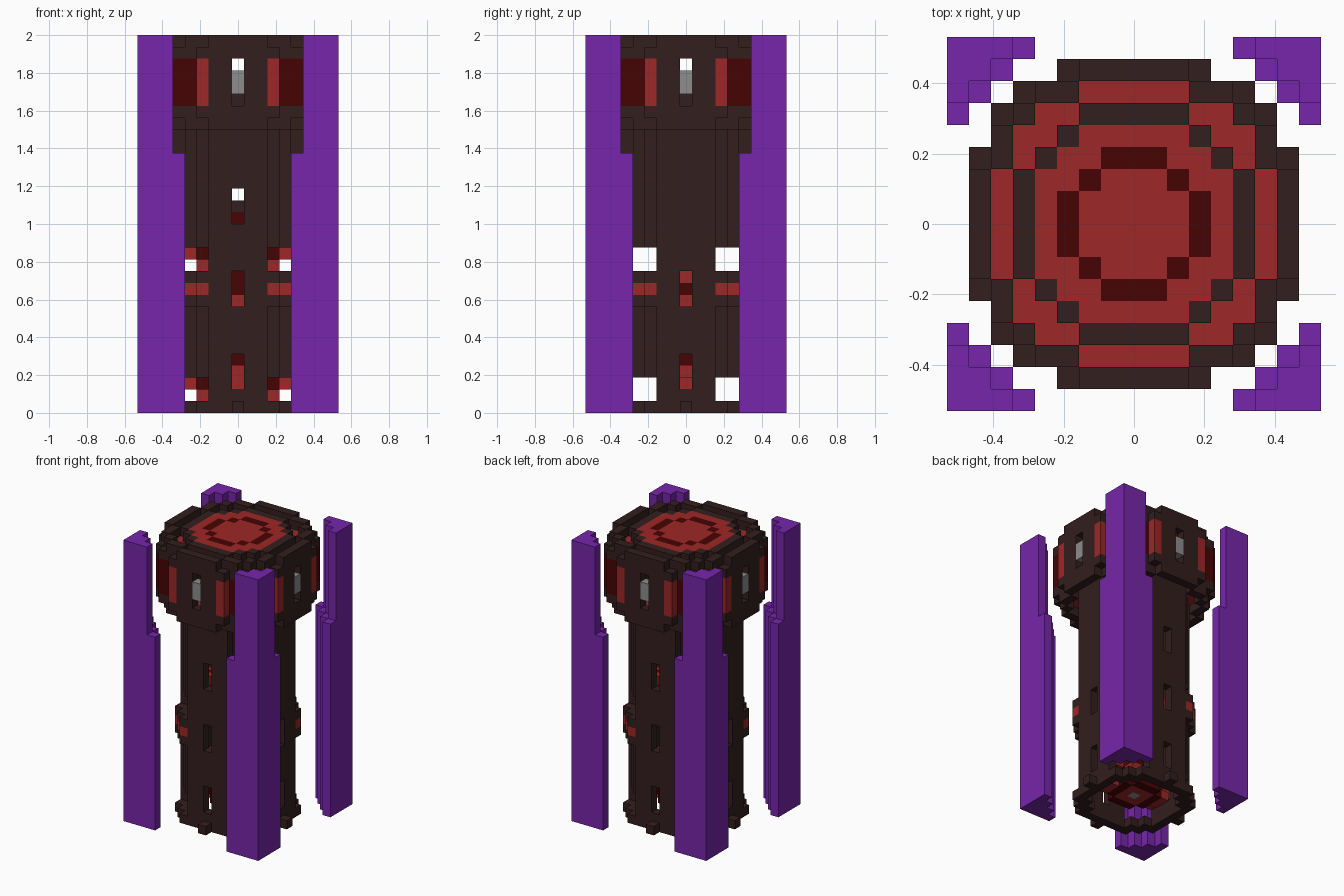
import bpy, bmesh, math
from mathutils import Vector

cube = bpy.data.objects.get("Cube")
if cube:
    bpy.data.objects.remove(cube, do_unlink=True)

U = 1 / 16          # edge of one block
SPAN = range(-8, 9)
COLOURS = {
    "dark_stone": (0.033, 0.013, 0.013),
    "red": (0.340, 0.020, 0.020),
    "deep_red": (0.064, 0.001, 0.001),
    "purple": (0.183, 0.019, 0.400),
    "lamp_grey": (0.270, 0.270, 0.270),
}
NAMES = list(COLOURS)
STONE, RED, DEEP, PURPLE, GREY = range(len(NAMES))
mats = []
for name, rgb in COLOURS.items():
    m = bpy.data.materials.new(name)
    m.use_nodes = True
    m.diffuse_color = (*rgb, 1)
    m.node_tree.nodes["Principled BSDF"].inputs["Base Color"].default_value = (*rgb, 1)
    mats.append(m)


def build(name, cells):
    """Turn {(i, j, k): colour} into one clean outer skin."""
    bm = bmesh.new()
    for cell, colour in cells.items():
        centre = Vector((cell[0], cell[1], cell[2] + 0.5)) * U
        for axis in range(3):
            for sign in (-1, 1):
                near = list(cell)
                near[axis] += sign
                if tuple(near) in cells:
                    continue
                n, a = Vector(), Vector()
                n[axis] = sign
                a[(axis + 1) % 3] = 1
                b = n.cross(a)
                corners = (-a - b, a - b, a + b, b - a)
                f = bm.faces.new([bm.verts.new(centre + (n + c) * U / 2) for c in corners])
                f.material_index = colour
    bmesh.ops.remove_doubles(bm, verts=bm.verts, dist=U / 100)
    bmesh.ops.dissolve_limit(bm, angle_limit=0.01, verts=bm.verts, edges=bm.edges,
                             delimit={'MATERIAL'})
    me = bpy.data.meshes.new(name)
    bm.to_mesh(me)
    bm.free()
    for m in mats:
        me.materials.append(m)
    ob = bpy.data.objects.new(name, me)
    bpy.context.collection.objects.link(ob)


def disc(widths):
    """Blocks of a stepped disc; widths are half-rows outward from the middle."""
    return {(i, j) for i in SPAN for j in SPAN
            if abs(j) < len(widths) and abs(i) <= widths[abs(j)]}


# Stepped plans
shaft_full = disc([5, 5, 5, 4, 3, 2])
shaft_ring = shaft_full - disc([4, 4, 4, 3, 2])
wall_inner = disc([6, 6, 6, 5, 5, 5, 2])
wall_ring = disc([7, 7, 7, 7, 6, 6, 5, 3]) - wall_inner
rim_ring = disc([7, 7, 7, 6, 6, 5, 4, 2]) - disc([6, 6, 6, 5, 5, 4, 2])
lugs = {(i, j) for i in SPAN for j in SPAN
        if abs(i) + abs(j) == 8 and min(abs(i), abs(j)) >= 3}


def diagonal(i, j):
    return min(abs(i), abs(j)) >= 3


# Shaft: hollow, with slits in the flat sides and openings on the diagonals
shaft = {}
for k in range(27):
    for i, j in shaft_ring:
        slit = (i == 0 or j == 0) and (k in (2, 3, 4, 9, 10, 11))
        slit = slit or (i == 0 and k in (16, 17, 18))
        opening = diagonal(i, j) and k in (1, 2, 12, 13)
        if not slit and not opening:
            shaft[i, j, k] = STONE
# Lugs on the diagonals, banded red, and a footing with small toes
for i, j in lugs:
    shaft[i, j, 0] = STONE
    for k in (9, 10, 11):
        shaft[i, j, k] = RED if k == 10 else STONE
for i, j in ((0, 6), (0, -6), (6, 0), (-6, 0)):
    shaft[i, j, 0] = STONE
build("shaft", shaft)

# Double spiral stair inside the shaft
stair = {}
for k in range(1, 17):
    turn = (k - 12.5) * math.pi / 11
    landing = k % 11 == 1
    for i, j in shaft_full - shaft_ring:
        r = math.hypot(i, j)
        off = (math.atan2(j, i) - turn + math.pi / 2) % math.pi - math.pi / 2
        if r < 2.5 or abs(off) > math.radians(20):
            continue
        if landing and abs(i) < 4:
            stair[i, j, k] = RED
        elif not landing:
            stair[i, j, k] = DEEP if r < 3.5 else RED
build("spiral_stair", stair)

# Core column, its foot plate and the lamp set into the foot
core = {}
for k in range(1, 18):
    for i, j in disc([1, 1]):
        colour = RED if k in (1, 2, 3, 9) else DEEP
        if k == 11 and abs(i) == 1:
            colour = RED
        core[i, j, k] = STONE if k == 17 else colour
for i, j in disc([2, 2, 1]):
    core[i, j, 1] = DEEP if max(abs(i), abs(j)) == 2 else RED
core[0, 0, 1] = GREY
build("core", core)

# Head wall with coloured corner panels, open slits and stepped rims
head = {}
for i, j in rim_ring:
    head[i, j, 24] = STONE
    head[i, j, 31] = STONE
for i, j in wall_ring:
    for k in range(25, 31):
        if (i == 0 or j == 0) and 26 <= k <= 29:
            continue
        colour = STONE
        if diagonal(i, j) and 26 <= k <= 29:
            colour = RED if min(abs(i), abs(j)) == 3 and max(abs(i), abs(j)) == 7 else DEEP
        head[i, j, k] = colour
# Sunken floor round the shaft, sunken roof gutter and raised roof disc
for i, j in wall_inner - shaft_full:
    head[i, j, 25] = RED
for i, j in wall_inner:
    head[i, j, 30] = RED
for i, j in shaft_full:
    a, b = max(abs(i), abs(j)), min(abs(i), abs(j))
    colour = RED
    if (i, j) in shaft_ring:
        colour = STONE
    elif (a == 3 and b <= 1) or a == b == 2:
        colour = DEEP
    head[i, j, 31] = colour
build("head", head)

# Grey panes in the head slits
build("slit_panes", {(i, j, k): GREY for k in (27, 28)
                     for i, j in ((0, 7), (0, -7), (7, 0), (-7, 0))})

# Corner pillars, slimmer beside the head
for sx, side in ((1, "left"), (-1, "right")):
    for sy, end in ((1, "back"), (-1, "front")):
        pillar = {(sx * i, sy * j, k): PURPLE
                  for i in range(5, 9) for j in range(5, 9) for k in range(32)
                  if i + j >= (13 if k < 22 else 14)}
        build(f"pillar_{end}_{side}", pillar)
